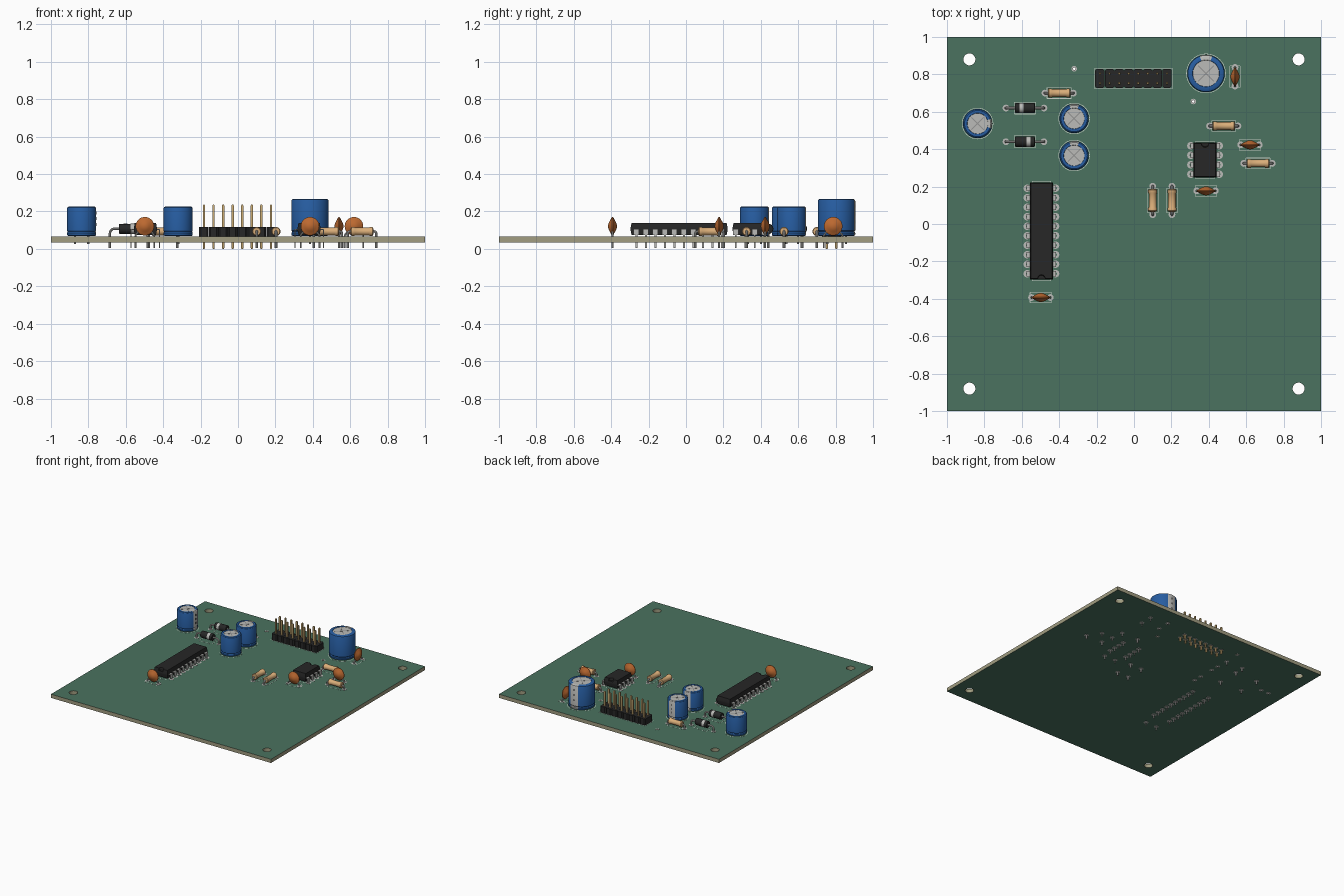
import bpy, bmesh, math
from mathutils import Vector, Matrix

if "Cube" in bpy.data.objects:
    bpy.data.objects.remove(bpy.data.objects["Cube"])

TOP, BOT = 0.065, 0.035


def material(name, rgb):
    m = bpy.data.materials.new(name)
    m.diffuse_color = (*rgb, 1)
    m.use_nodes = True
    m.node_tree.nodes["Principled BSDF"].inputs["Base Color"].default_value = m.diffuse_color
    return m


GREEN = material("solder_mask", (0.07, 0.17, 0.115))
CORE = material("board_core", (0.36, 0.34, 0.22))
BLUE = material("blue_sleeve", (0.02, 0.11, 0.36))
METAL = material("metal", (0.5, 0.5, 0.48))
DARK = material("black_plastic", (0.02, 0.02, 0.02))
TAN = material("tan_body", (0.7, 0.42, 0.19))
ORANGE = material("orange_ceramic", (0.5, 0.14, 0.03))
GOLD = material("gold_pin", (0.55, 0.38, 0.16))
SILK = material("silk_white", (0.6, 0.65, 0.6))


def T(x, y, z=0, deg=0):
    return Matrix.Translation((x, y, z)) @ Matrix.Rotation(math.radians(deg), 4, 'Z')


def loft(bm, rings, mi=0, M=Matrix(), cap=True):
    vs = [[bm.verts.new(M @ Vector(p)) for p in r] for r in rings]
    n, faces = len(vs[0]), []
    for a, b in zip(vs, vs[1:]):
        faces += [bm.faces.new((a[i], a[(i + 1) % n], b[(i + 1) % n], b[i])) for i in range(n)]
    if cap:
        faces += [bm.faces.new(vs[0][::-1]), bm.faces.new(vs[-1])]
    for f in faces:
        f.material_index = mi
    return faces


def lathe(bm, prof, n=24, mi=0, M=Matrix(), cap=True, phase=0.0):
    ang = [phase + 2 * math.pi * i / n for i in range(n)]
    return loft(bm, [[(r * math.cos(a), r * math.sin(a), z) for a in ang] for r, z in prof], mi, M, cap)


def annulus(bm, x, y, r0, r1, z0, z1, n=20):
    lathe(bm, [(r0, z0), (r1, z0), (r1, z1), (r0, z1), (r0, z0)], n, 0, T(x, y), cap=False)


def box(bm, lo, hi, mi=0, M=Matrix()):
    sq = [(lo[0], lo[1]), (hi[0], lo[1]), (hi[0], hi[1]), (lo[0], hi[1])]
    loft(bm, [[(x, y, z) for x, y in sq] for z in (lo[2], hi[2])], mi, M)


def wire(bm, pts, r, mi=0, M=Matrix(), n=10):
    # round wire along a path in the local xz plane
    pts, nrm, rings = [Vector((x, 0, z)) for x, z in pts], Vector((0, 1, 0)), []
    for i, p in enumerate(pts):
        t = (pts[min(i + 1, len(pts) - 1)] - pts[max(i - 1, 0)]).normalized()
        b = t.cross(nrm)
        rings.append([p + r * (math.cos(2 * math.pi * k / n) * nrm + math.sin(2 * math.pi * k / n) * b)
                      for k in range(n)])
    loft(bm, rings, mi, M)


def finish(name, bm, mats):
    bmesh.ops.remove_doubles(bm, verts=bm.verts, dist=1e-5)
    bmesh.ops.recalc_face_normals(bm, faces=bm.faces)
    for f in bm.faces:
        f.smooth = True
    for e in bm.edges:
        e.smooth = len(e.link_faces) == 2 and e.calc_face_angle(0) < math.radians(32)
    me = bpy.data.meshes.new(name)
    bm.to_mesh(me)
    bm.free()
    for m in mats:
        me.materials.append(m)
    ob = bpy.data.objects.new(name, me)
    bpy.context.collection.objects.link(ob)
    return ob


pads, silk = bmesh.new(), bmesh.new()


def pad(M, x, y=0, r=0.018):
    p = M @ Vector((x, y, 0))
    annulus(pads, p.x, p.y, 0.007, r, TOP - 0.001, TOP + 0.001)
    annulus(pads, p.x, p.y, 0.007, r, BOT - 0.001, BOT + 0.001)


def frame(M, hx, hy, w=0.003):
    for s in (-1, 1):
        box(silk, (-hx, s * hy - w / 2, TOP - .001), (hx, s * hy + w / 2, TOP + .0007), 0, M)
        box(silk, (s * hx - w / 2, -hy, TOP - .001), (s * hx + w / 2, hy, TOP + .0007), 0, M)


# board with corner mounting holes and two test holes
TEST = [(-0.32, 0.83), (0.317, 0.655)]
bm = bmesh.new()
loops = [[(-1, -1), (1, -1), (1, 1), (-1, 1)]]
for x, y, r in [(sx * .88, sy * .88, .032) for sx in (-1, 1) for sy in (-1, 1)] + [(x, y, .008) for x, y in TEST]:
    loops.append([(x + r * math.cos(k * math.pi / 16), y + r * math.sin(k * math.pi / 16)) for k in range(32)])
edges = []
for lp in loops:
    vs = [bm.verts.new((x, y, BOT)) for x, y in lp]
    edges += [bm.edges.new((vs[i], vs[(i + 1) % len(vs)])) for i in range(len(vs))]
bmesh.ops.triangle_fill(bm, use_beauty=True, use_dissolve=False, edges=edges, normal=(0, 0, 1))
ext = bmesh.ops.extrude_face_region(bm, geom=bm.faces[:], use_keep_orig=True)
bmesh.ops.translate(bm, vec=(0, 0, TOP - BOT), verts=[g for g in ext["geom"] if isinstance(g, bmesh.types.BMVert)])
bm.normal_update()
for f in bm.faces:
    f.material_index = 1 if abs(f.normal.z) < 0.5 else 0
finish("circuit_board", bm, [GREEN, CORE])
for x, y in TEST:
    pad(T(x, y), 0, 0, 0.015)


# electrolytic capacitors, stripe on local +x
def electrolytic(i, x, y, r, top, pitch, deg):
    bm, M = bmesh.new(), T(x, y, 0, deg)
    prof = [(.9 * r, .069), (.97 * r, .071), (r, .076), (r, .086), (.95 * r, .092), (r, .098), (r, top - .01),
            (.97 * r, top - .004), (.9 * r, top), (.72 * r, top), (.70 * r, top - .003)]
    faces = lathe(bm, prof, 36, 0, M, cap=False)
    for k, f in enumerate(faces):
        if k % 36 in (34, 35, 0, 1):
            f.material_index = 1
    lathe(bm, [(.9 * r, .069), (.5 * r, .069)], 36, 2, M)
    lathe(bm, [(.715 * r, top - .006), (.715 * r, top - .002)], 36, 1, M)
    for a in (45, -45):
        box(bm, (-.6 * r, -.003, top - .004), (.6 * r, .003, top - .001), 3, M @ T(0, 0, 0, a))
    for z in (.35, .6, .85):
        zz = .09 + z * (top - .1)
        box(bm, (.9 * r, -.04 * r, zz - .012), (1.005 * r, .04 * r, zz + .004), 2, M)
    for s in (-1, 1):
        wire(bm, [(s * pitch / 2, .025), (s * pitch / 2, .075)], .006, 1, M)
        pad(M, s * pitch / 2)
    annulus(silk, x, y, r + .003, r + .006, TOP - .001, TOP + .0007, 40)
    finish(f"electrolytic_capacitor_{i}", bm, [BLUE, METAL, DARK, material("score_grey", (.3, .3, .3))])


for i, a in enumerate([(-.836, .537, .078, .226, .07, 0), (-.32, .564, .078, .226, .07, 90),
                       (-.32, .366, .078, .226, .07, 90), (.385, .805, .1, .267, .1, 90)]):
    electrolytic(i + 1, *a)

ALONG_X = Matrix.Rotation(math.pi / 2, 4, 'Y')


# axial parts: bent leads and turned body
def axial(name, x, y, deg, zc, half, bend, half_prof, mats, band=None):
    bm, M = bmesh.new(), T(x, y, 0, deg)
    prof = half_prof + [(r, -z) for r, z in reversed(half_prof)]
    B = M @ Matrix.Translation((0, 0, zc)) @ ALONG_X
    lathe(bm, prof, 24, 0, B)
    if band:
        lathe(bm, [(band[0], band[1]), (band[0], band[2])], 24, 2, B)
    for s in (0, 180):
        arc = [(-half + bend - bend * math.cos(t * math.pi / 12), zc - bend + bend * math.sin(t * math.pi / 12))
               for t in range(7)]
        wire(bm, [(-half, .005)] + arc + [(half_prof[0][1] + .004, zc)], .007, 1, M @ T(0, 0, 0, s))
        pad(M, half if s else -half)
    frame(M, -half_prof[0][1] + .004, half_prof[2][0] + .005)
    finish(name, bm, mats)


RES = [(.010, -.061), (.02, -.0595), (.024, -.055), (.024, -.042), (.0205, -.036)]
for i, (x, y, d) in enumerate([(-.4, .7, 0), (.1, .126, 90), (.203, .126, 90), (.48, .524, 0), (.663, .324, 0)]):
    axial(f"resistor_{i + 1}", x, y, d, .093, .076, .011, RES, [TAN, METAL])
DIO = [(.02, -.053), (.025, -.052), (.027, -.049)]
for i, (y, d) in enumerate([(.44, 180), (.62, 0)]):
    axial(f"diode_{i + 1}", -.583, y, d, .107, .1015, .022, DIO, [DARK, METAL, METAL], (.0275, -.03, -.009))


# ceramic disc capacitors
def disc_cap(i, x, y, deg):
    bm, M = bmesh.new(), T(x, y, 0, deg)
    h = [(.004, -.0235), (.013, -.022), (.022, -.0185), (.031, -.013), (.039, -.0085), (.046, -.0055), (.0495, -.0025)]
    lathe(bm, h + [(r, -z) for r, z in reversed(h)], 36, 0,
          M @ Matrix.Translation((0, 0, .121)) @ Matrix.Rotation(math.pi / 2, 4, 'X'))
    for s in (-1, 1):
        wire(bm, [(s * .05, .005), (s * .05, .068), (s * .048, .075), (s * .028, .1)], .005, 1, M)
        pad(M, s * .05)
    frame(M, .058, .028)
    finish(f"disc_capacitor_{i}", bm, [ORANGE, METAL])


for i, a in enumerate([(.54, .787, 90), (-.498, -.393, 0), (.62, .423, 0), (.385, .177, 0)]):
    disc_cap(i + 1, *a)


# dual in-line chips, notch on local +y
def chip(name, x, y, hy, n, deg):
    bm, M = bmesh.new(), T(x, y, 0, deg)

    def ring(hx, h, z, d):
        arc = [(.02 * math.cos(k * math.pi / 8), h - d * .02 * math.sin(k * math.pi / 8), z) for k in range(9)]
        return [(-hx, h, z), (-hx, -h, z), (hx, -h, z), (hx, h, z)] + arc
    loft(bm, [ring(.056, hy - .006, .073, 0), ring(.062, hy, .103, 0), ring(.062, hy, .108, 0),
              ring(.060, hy - .002, .12, 0), ring(.060, hy - .002, .12, 1), ring(.057, hy - .006, .139, 1)], 0, M)
    for k in range(n):
        py = (k - (n - 1) / 2) * .0508
        for s in (0, 180):
            P = M @ T(0, py, 0, s)
            box(bm, (.055, -.015, .101), (.079, .015, .107), 1, P)
            box(bm, (.0735, -.015, .073), (.079, .015, .1015), 1, P)
            box(bm, (.0738, -.005, .004), (.0787, .005, .0735), 1, P)
            pad(M, .076 if s else -.076, py, .02)
    frame(M, .05, hy + .006)
    finish(name, bm, [DARK, METAL])


chip("large_chip", -.495, -.037, .26, 10, 180)
chip("small_chip", .38, .342, .0935, 4, 0)

# two-row pin header
bm = bmesh.new()
for k in range(8):
    M, a, b, c = T(-.182 + k * .0512, .778), .0253, .0505, .009
    o = [(a, -b + c), (a, b - c), (a - c, b), (c - a, b), (-a, b - c), (-a, c - b), (c - a, -b), (a - c, -b)]
    loft(bm, [[(x, y, z) for x, y in o] for z in (TOP, .116)], 0, M)
    for s in (-1, 1):
        lathe(bm, [(.005, 0), (.009, .005), (.009, .231), (.005, .236)], 4, 1, M @ T(0, s * .0255), phase=math.pi / 4)
        pad(M, 0, s * .0255)
frame(T(-.003, .778), .208, .054)
finish("pin_header", bm, [DARK, GOLD])

finish("solder_pads", pads, [METAL])
finish("board_outline_markings", silk, [SILK])
